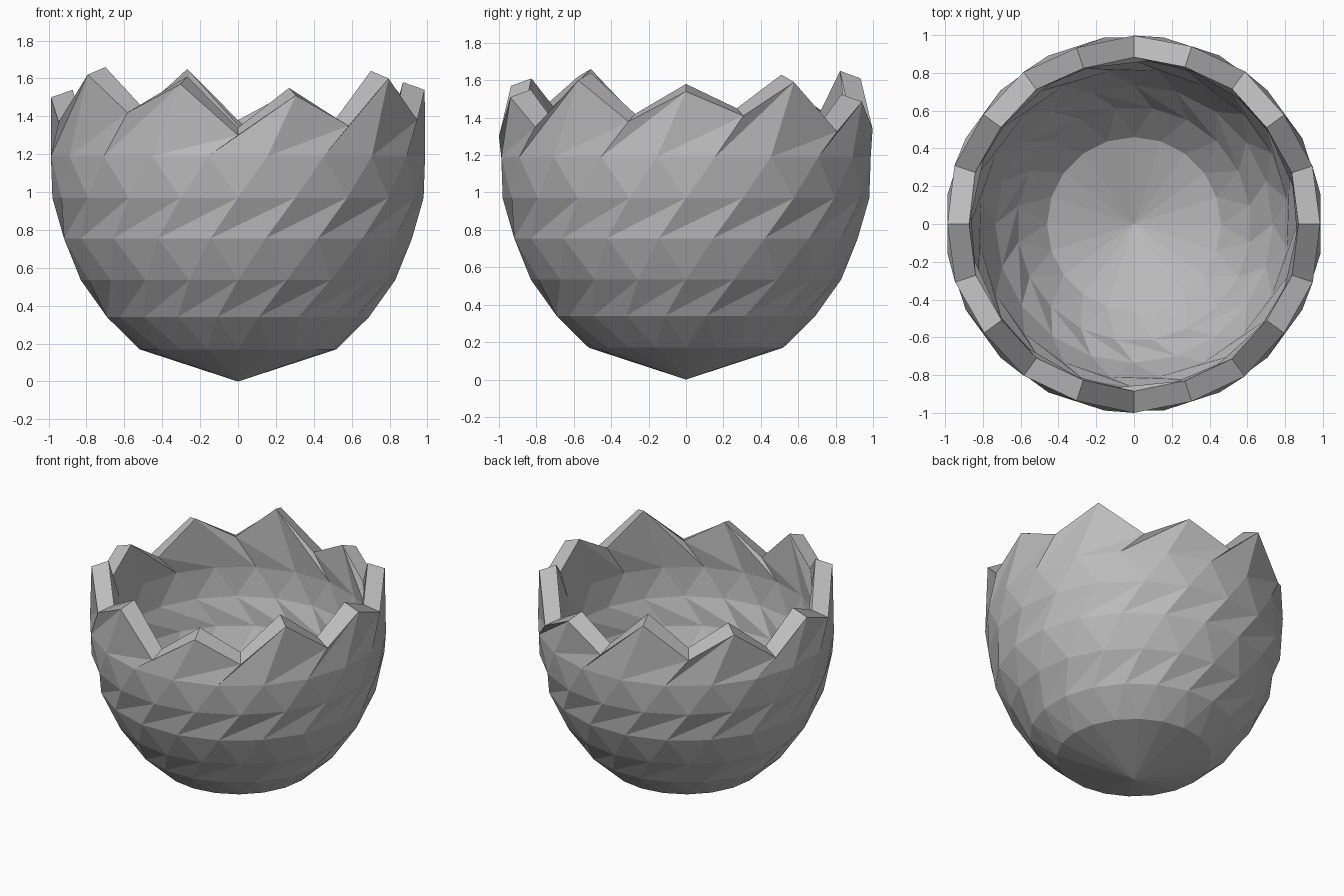
import bpy, bmesh, math

if "Cube" in bpy.data.objects:
    bpy.data.objects.remove(bpy.data.objects["Cube"])

N = 20
STEP = 2 * math.pi / N

# Shell profile: (radius, height) of the rings, then the broken rim heights
OUTER = [(0.52, 0.17), (0.70, 0.34), (0.83, 0.535), (0.93, 0.755), (0.98, 0.97), (1.0, 1.19)]
INNER = [(0.46, 0.27), (0.62, 0.43), (0.735, 0.60), (0.82, 0.795), (0.865, 0.99), (0.88, 1.20)]
# Rim heights, starting at the front centre and going towards +x
RIM = [1.30, 1.51, 1.35, 1.60, 1.38, 1.54, 1.41, 1.59, 1.325, 1.485,
       1.34, 1.61, 1.38, 1.54, 1.31, 1.50, 1.37, 1.62, 1.42, 1.57]


def point(r, i, z):
    a = i * STEP
    return (r * math.sin(a), -r * math.cos(a), z)


def skin(bm, profile, apex_z, rim_r, rim_lift, inside):
    """One skin of the shell: fan at the bottom, staggered triangle rows, jagged rim."""
    rings = [[bm.verts.new(point(r, i - 0.5 * (k % 2), z)) for i in range(N)]
             for k, (r, z) in enumerate(profile)]
    rings.append([bm.verts.new(point(rim_r - 0.06 * (RIM[i] - 1.3), i, RIM[i] + rim_lift))
                  for i in range(N)])
    apex = bm.verts.new((0, 0, apex_z))

    def tri(*v):
        bm.faces.new(v[::-1] if inside else v)

    for i in range(N):
        j = (i + 1) % N
        tri(apex, rings[0][j], rings[0][i])
        for a, b in zip(rings, rings[1:]):
            tri(a[i], a[j], b[j])
            tri(a[i], b[j], b[i])
    return rings[-1]


# Broken eggshell: outer skin, inner skin, and the thick broken edge between them
bm = bmesh.new()
rim_out = skin(bm, OUTER, 0.0, 1.0, 0.0, False)
rim_in = skin(bm, INNER, 0.12, 0.885, 0.04, True)
for i in range(N):
    j = (i + 1) % N
    bm.faces.new((rim_out[i], rim_out[j], rim_in[j], rim_in[i]))
bmesh.ops.recalc_face_normals(bm, faces=bm.faces)

mesh = bpy.data.meshes.new("broken_eggshell")
bm.to_mesh(mesh)
bm.free()

grey = bpy.data.materials.new("shell grey")
grey.diffuse_color = (0.5, 0.5, 0.5, 1)
grey.use_nodes = True
grey.node_tree.nodes["Principled BSDF"].inputs["Base Color"].default_value = grey.diffuse_color
mesh.materials.append(grey)
bpy.context.collection.objects.link(bpy.data.objects.new("broken_eggshell", mesh))
